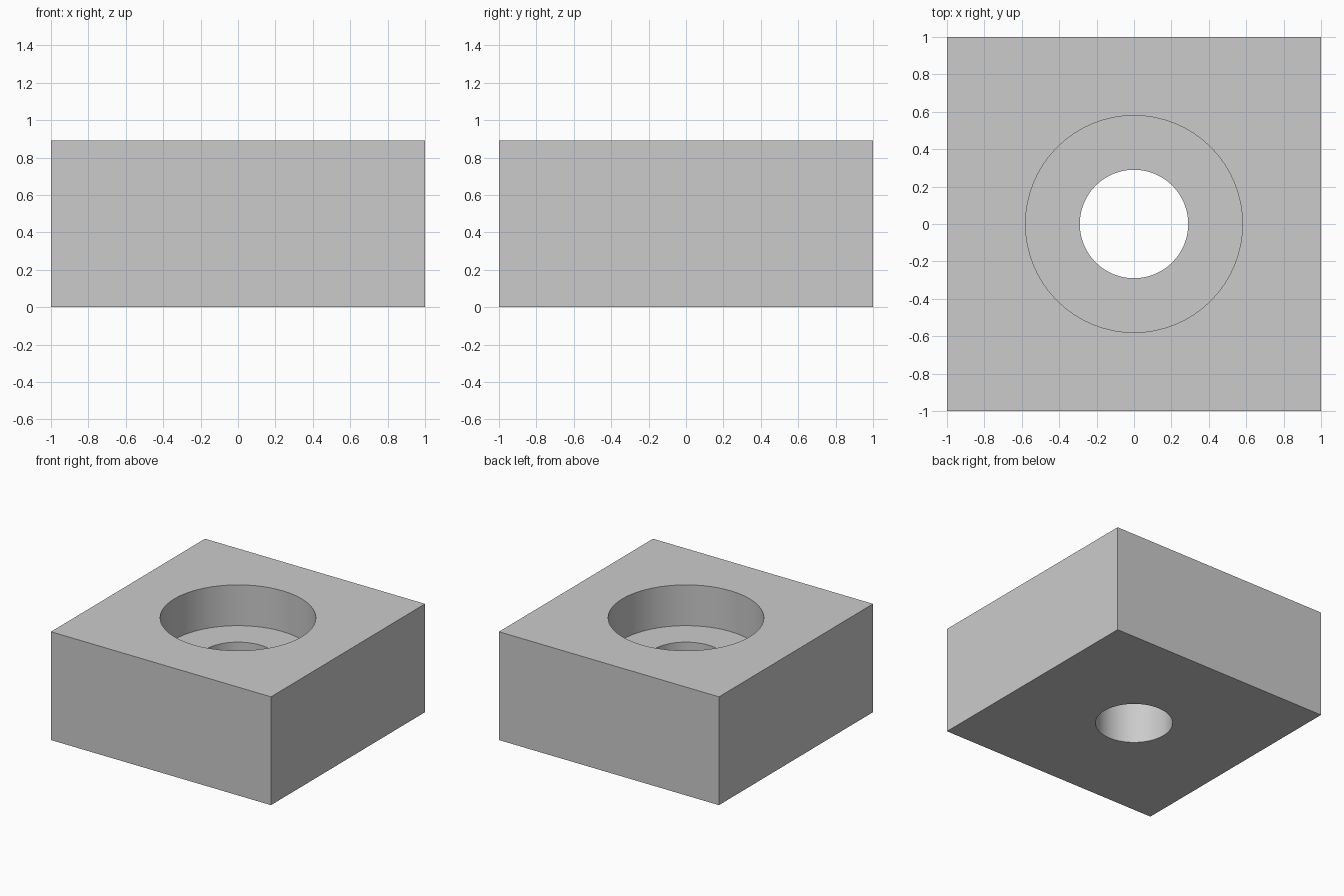
import bpy
import bmesh
import math

cube = bpy.data.objects.get("Cube")
if cube:
    bpy.data.objects.remove(cube, do_unlink=True)

HEIGHT, LEDGE = 0.89, 0.555
BORE, HOLE = 0.58, 0.29
SEGMENTS = 64

grey = bpy.data.materials.new("plain grey")
grey.use_nodes = True
colour = (0.6, 0.6, 0.6, 1)
grey.diffuse_color = colour
grey.node_tree.nodes["Principled BSDF"].inputs["Base Color"].default_value = colour

bm = bmesh.new()


def ring(radius, z, square=False):
    """Closed loop of vertices, round or pushed out to a square."""
    verts = []
    for i in range(SEGMENTS):
        a = 2 * math.pi * i / SEGMENTS
        x, y = math.cos(a), math.sin(a)
        r = radius / max(abs(x), abs(y)) if square else radius
        verts.append(bm.verts.new((r * x, r * y, z)))
    return verts


# Section through the block, from the outer wall round to the stepped hole
loops = [
    ring(1, 0, True),
    ring(1, HEIGHT, True),
    ring(BORE, HEIGHT),
    ring(BORE, LEDGE),
    ring(HOLE, LEDGE),
    ring(HOLE, 0),
]
for n, lower in enumerate(loops):
    upper = loops[(n + 1) % len(loops)]
    for i in range(SEGMENTS):
        j = (i + 1) % SEGMENTS
        bm.faces.new((lower[i], lower[j], upper[j], upper[i]))
bmesh.ops.recalc_face_normals(bm, faces=bm.faces)

mesh = bpy.data.meshes.new("counterbored_block")
bm.to_mesh(mesh)
bm.free()
mesh.materials.append(grey)
block = bpy.data.objects.new("counterbored_block", mesh)
bpy.context.collection.objects.link(block)

# Smooth hole walls with crisp edges
bpy.ops.object.select_all(action="DESELECT")
block.select_set(True)
bpy.context.view_layer.objects.active = block
bpy.ops.object.shade_smooth_by_angle(angle=math.radians(30))
